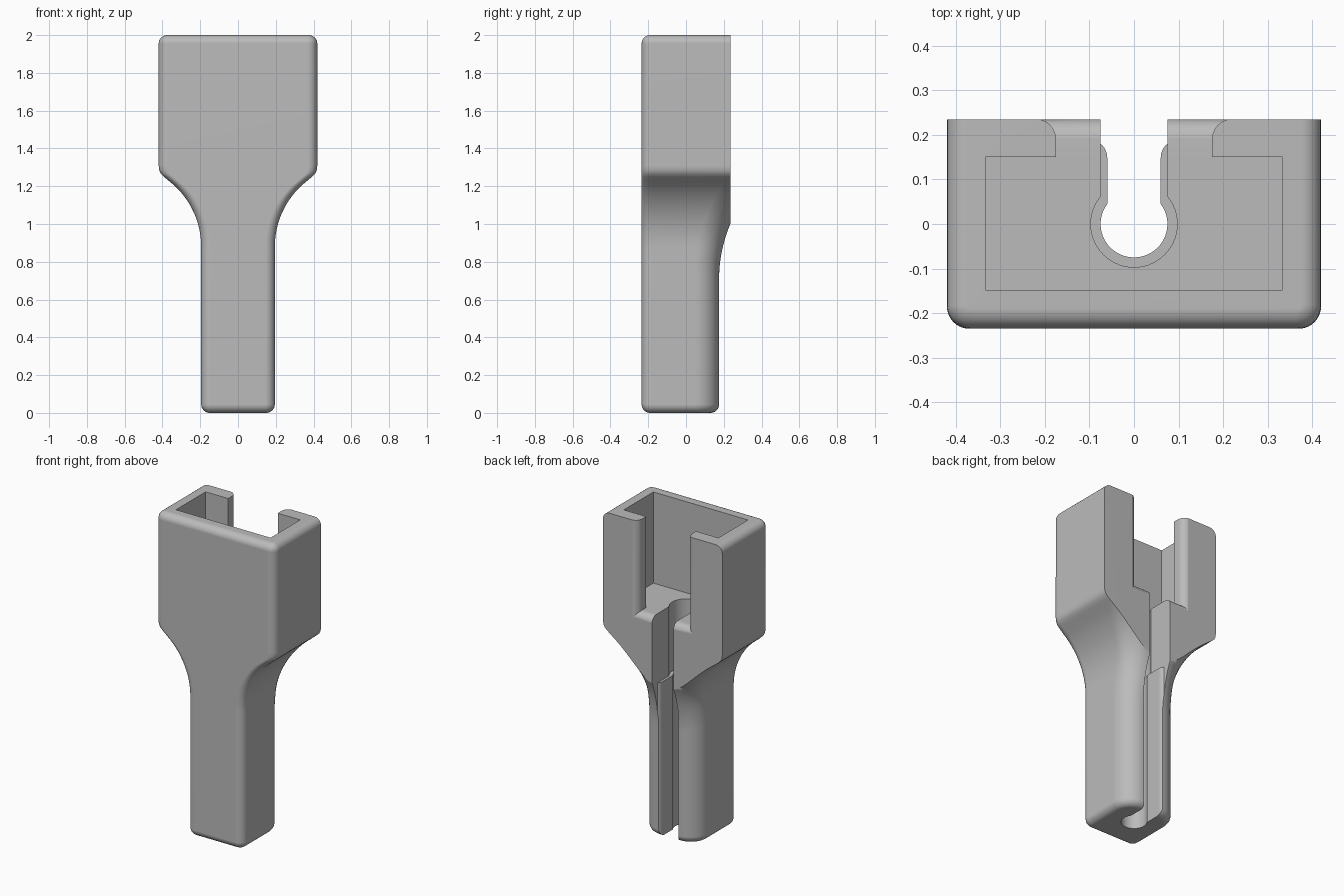
import bpy, bmesh, math

if "Cube" in bpy.data.objects:
    bpy.data.objects.remove(bpy.data.objects["Cube"], do_unlink=True)

grey = bpy.data.materials.new("plain_grey")
grey.use_nodes = True
grey.diffuse_color = (0.5, 0.5, 0.5, 1)
grey.node_tree.nodes["Principled BSDF"].inputs["Base Color"].default_value = (0.5, 0.5, 0.5, 1)


def loft(name, rings):
    """Closed solid through rings of equal point count."""
    bm = bmesh.new()
    loops = [[bm.verts.new(p) for p in ring] for ring in rings]
    n = len(loops[0])
    for a, b in zip(loops, loops[1:]):
        for i in range(n):
            j = (i + 1) % n
            bm.faces.new((a[i], a[j], b[j], b[i]))
    bm.faces.new(loops[0][::-1])
    bm.faces.new(loops[-1])
    bmesh.ops.recalc_face_normals(bm, faces=bm.faces)
    mesh = bpy.data.meshes.new(name)
    bm.to_mesh(mesh)
    bm.free()
    mesh.materials.append(grey)
    ob = bpy.data.objects.new(name, mesh)
    bpy.context.collection.objects.link(ob)
    return ob


def prism(name, outline, z0, z1):
    return loft(name, [[(x, y, z) for x, y in outline] for z in (z0, z1)])


def box(name, x, y0, y1, z0, z1):
    return prism(name, [(-x, y0), (x, y0), (x, y1), (-x, y1)], z0, z1)


def section(z, w, front, back, rf, rb, steps=10):
    """Rounded rectangle with separate front and back corner radii."""
    ring = []
    corners = [(w - rf, front + rf, rf, -90), (w - rb, back - rb, rb, 0),
               (rb - w, back - rb, rb, 90), (rf - w, front + rf, rf, 180)]
    for cx, cy, r, start in corners:
        for i in range(steps + 1):
            a = math.radians(start + 90 * i / steps)
            ring.append((cx + r * math.cos(a), cy + r * math.sin(a), z))
    return ring


def half_width(z):
    if z <= 0.88:
        return 0.195
    return 0.195 + 0.44 - math.sqrt(0.44 ** 2 - (z - 0.88) ** 2)


def back_edge(z):
    return 0.175 + min(0.28, max(0, z - 0.7) ** 2 / 1.5)


# Body: rounded handle flaring into a wide head
R = 0.045
arc = [math.radians(90 * i / 6) for i in range(7)]
rings = []
for a in arc:
    inset = R * (1 - math.sin(a))
    rings.append(section(R * (1 - math.cos(a)), 0.195 - inset, -0.235 + inset,
                         0.175 - inset, 0.052 - inset, 0.125 - inset))
for i in range(24):
    z = 0.7 + 0.53 * i / 23
    rings.append(section(z, half_width(z), -0.235, back_edge(z),
                         0.05, 0.125 + 0.035 * i / 23))
for z, w in [(1.25, 0.392), (1.265, 0.408), (1.285, 0.417), (1.31, 0.42)]:
    rings.append(section(z, w, -0.235, back_edge(z), 0.05, 0.16))
for a in arc:
    inset = R * (1 - math.cos(a))
    rings.append(section(2 - R + R * math.sin(a), 0.42 - inset, -0.235 + inset,
                         0.455, 0.052 - inset, 0.16))
body = loft("holder_body", rings)


def keyhole(radius, slot, lip=()):
    """Round bore opening into a slot toward the back."""
    start = math.asin(slot / radius)
    n = 40
    pts = []
    for i in range(n + 1):
        a = math.pi / 2 + start + (2 * math.pi - 2 * start) * i / n
        pts.append((radius * math.cos(a), radius * math.sin(a)))
    right = list(lip) or [(slot, 0.6)]
    return pts + right + [(-x, y) for x, y in reversed(right)]


# Rounded lip where the narrow slot leaves the handle
lip = [(0.06, 0.148)]
for i in range(1, 7):
    a = math.radians(60 * i / 6)
    lip.append((0.06 + 0.03 * (1 - math.cos(a)), 0.148 + 0.037 * math.sin(a)))
lip.append((0.075, 0.6))

# Back opening of the head, flared toward the outside
opening = []
for y, flare in [(0.0, 0)] + [(0.19 + 0.046 * math.sin(a), 0.046 * (1 - math.cos(a)))
                              for a in arc] + [(0.6, 0.046)]:
    x, z = 0.175 + flare, 1.42 - flare
    opening.append([(-x, y, z), (x, y, z), (x, y, 2.2), (-x, y, 2.2)])

cutters = [
    box("back_trim", 1, 0.235, 1, -1, 3),
    box("head_cavity", 0.333, -0.148, 0.15, 1.42, 2.2),
    loft("head_opening", opening),
    prism("wide_channel", keyhole(0.097, 0.075), 0.98, 1.6),
    prism("narrow_channel", keyhole(0.075, 0.06, lip), -0.2, 1.1),
]

# Carve the body, then discard the cutters
bpy.context.view_layer.objects.active = body
for ob in cutters:
    ob.hide_render = True
    mod = body.modifiers.new(ob.name, 'BOOLEAN')
    mod.operation = 'DIFFERENCE'
    mod.solver = 'EXACT'
    mod.object = ob
    bpy.ops.object.modifier_apply(modifier=mod.name)
    bpy.data.objects.remove(ob, do_unlink=True)

bpy.ops.object.select_all(action='DESELECT')
body.select_set(True)
bpy.ops.object.shade_smooth_by_angle(angle=math.radians(30))
weighted = body.modifiers.new("weighted_normals", 'WEIGHTED_NORMAL')
weighted.keep_sharp = True
